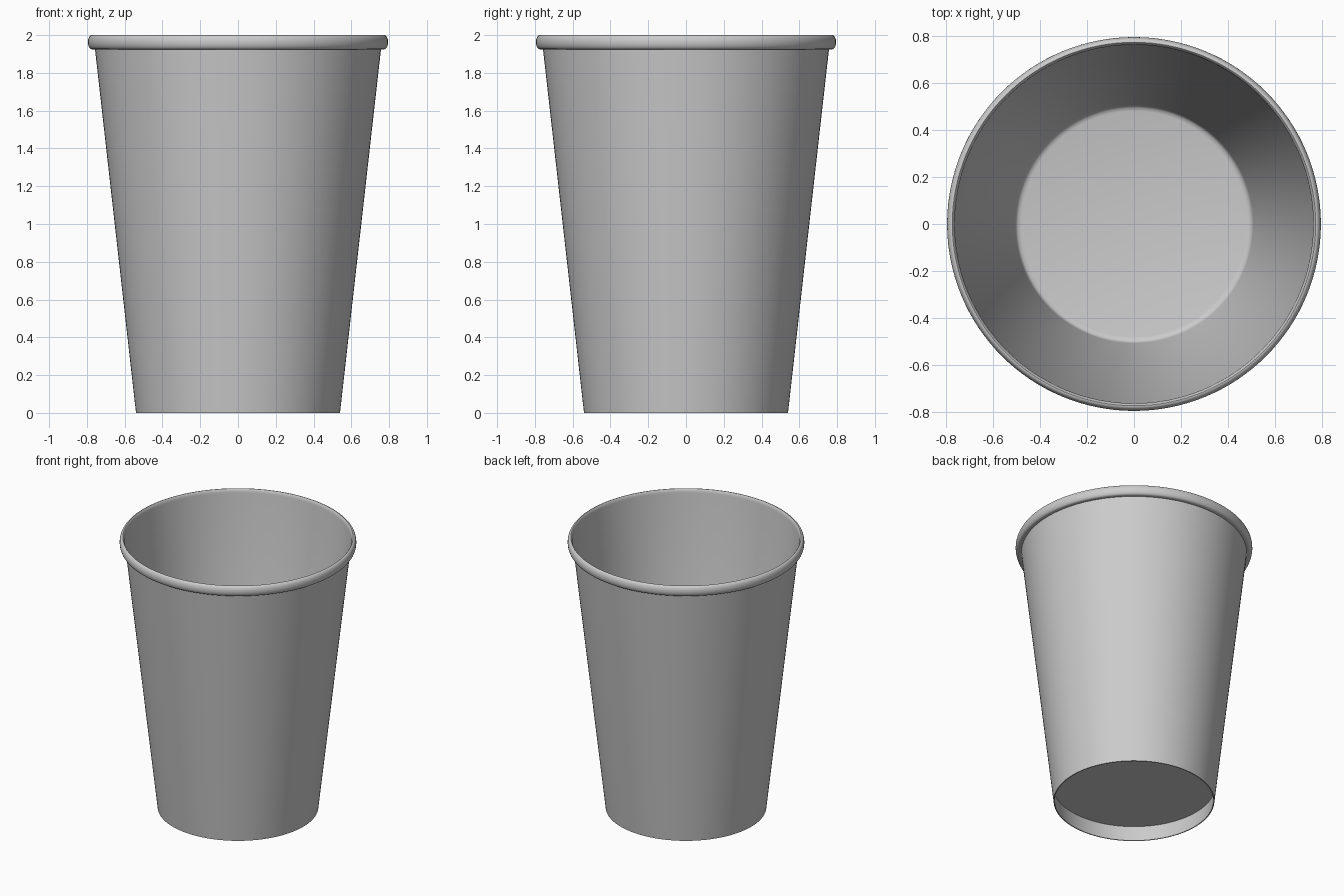
import bpy, bmesh, math

if "Cube" in bpy.data.objects:
    bpy.data.objects.remove(bpy.data.objects["Cube"])


def lathe(name, profile, segments=128):
    """Revolve an (r, z) profile around z; radius 0 becomes a single pole."""
    bm = bmesh.new()
    rings = []
    for r, z in profile:
        if r == 0:
            rings.append([bm.verts.new((0, 0, z))] * segments)
        else:
            rings.append([bm.verts.new((r * math.cos(a), r * math.sin(a), z))
                          for a in (2 * math.pi * i / segments for i in range(segments))])
    for low, high in zip(rings, rings[1:]):
        for i in range(segments):
            j = (i + 1) % segments
            bm.faces.new(dict.fromkeys((low[i], low[j], high[j], high[i])))
    bmesh.ops.recalc_face_normals(bm, faces=bm.faces)
    mesh = bpy.data.meshes.new(name)
    bm.to_mesh(mesh)
    bm.free()
    obj = bpy.data.objects.new(name, mesh)
    bpy.context.collection.objects.link(obj)
    bpy.ops.object.select_all(action='DESELECT')
    obj.select_set(True)
    bpy.context.view_layer.objects.active = obj
    bpy.ops.object.shade_smooth_by_angle(angle=math.radians(40))
    return obj


# Rolled lip: rounded bead curling outward from the wall top
bead = []
for i in range(17):
    a = math.radians(-90 + 270 * i / 16)
    r = 0.774 + (0.021 if math.cos(a) > 0 else 0.012) * math.cos(a)
    bead.append((r, 1.9625 + 0.0375 * math.sin(a)))

# Cup body: recessed underside, foot, outer wall, lip, inner wall, floor
profile = [(0, 0.115), (0.545, 0.115), (0.533, 0.0), (0.54, 0.0), (0.757, 1.925)]
profile += bead
profile += [(0.507, 0.16), (0.503, 0.145), (0.495, 0.136), (0.48, 0.132), (0, 0.132)]
lathe("paper_cup", profile)
